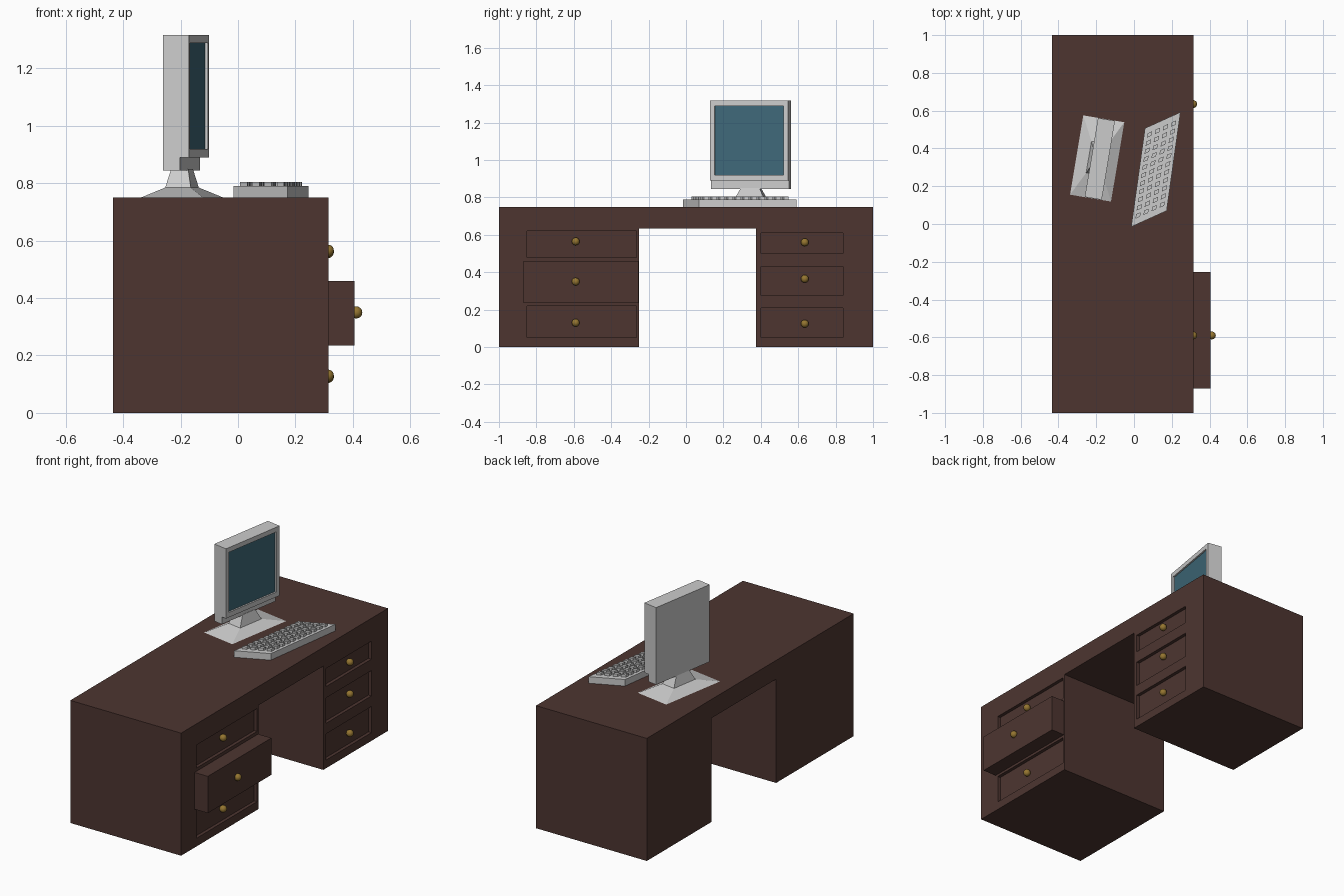
import bpy, bmesh
from math import radians
from mathutils import Matrix, Vector

if "Cube" in bpy.data.objects:
    bpy.data.objects.remove(bpy.data.objects["Cube"])


def material(name, color):
    m = bpy.data.materials.new(name)
    m.diffuse_color = (*color, 1)
    m.use_nodes = True
    m.node_tree.nodes["Principled BSDF"].inputs["Base Color"].default_value = m.diffuse_color
    return m


wood = material("dark_wood", (0.075, 0.036, 0.030))
brass = material("brass", (0.30, 0.18, 0.03))
glass = material("screen_glass", (0.05, 0.14, 0.19))


def finish(name, bm, mat=None, matrix=None):
    bmesh.ops.recalc_face_normals(bm, faces=bm.faces)
    me = bpy.data.meshes.new(name)
    bm.to_mesh(me)
    bm.free()
    ob = bpy.data.objects.new(name, me)
    bpy.context.collection.objects.link(ob)
    if mat:
        me.materials.append(mat)
    if matrix:
        ob.matrix_world = matrix
    return ob


def add_box(bm, x, y, z):
    size = Matrix.Diagonal((x[1] - x[0], y[1] - y[0], z[1] - z[0], 1))
    mid = Vector((sum(x) / 2, sum(y) / 2, sum(z) / 2))
    bmesh.ops.create_cube(bm, size=1, matrix=Matrix.Translation(mid) @ size)


def box(name, x, y, z, mat=None, matrix=None):
    bm = bmesh.new()
    add_box(bm, x, y, z)
    return finish(name, bm, mat, matrix)


def add_loft(bm, rings):
    loops = [[bm.verts.new(p) for p in ring] for ring in rings]
    n = len(loops[0])
    for a, b in zip(loops, loops[1:]):
        for i in range(n):
            j = (i + 1) % n
            bm.faces.new((a[i], a[j], b[j], b[i]))
    bm.faces.new(loops[0])
    bm.faces.new(loops[-1])


def cut(target, cutter):
    mod = target.modifiers.new("cut", 'BOOLEAN')
    mod.operation = 'DIFFERENCE'
    mod.solver = 'EXACT'
    mod.object = cutter
    cutter.hide_render = True
    bpy.context.view_layer.objects.active = target
    bpy.ops.object.modifier_apply(modifier=mod.name)
    bpy.data.objects.remove(cutter)


# Desk body: one arch profile swept from back to front
BACK, FRONT = -0.435, 0.315
profile = [(-1, 0), (-0.25, 0), (-0.25, 0.635), (0.375, 0.635),
           (0.375, 0), (1, 0), (1, 0.75), (-1, 0.75)]
bm = bmesh.new()
add_loft(bm, [[(x, y, z) for y, z in profile] for x in (BACK, FRONT)])
desk = finish("desk_body", bm, wood)

# Closed drawers: shallow recesses in the front
left, right = (-0.85, -0.265), (0.40, 0.84)
bm = bmesh.new()
for y, z in [(left, (0.05, 0.22)), (left, (0.48, 0.62)), (right, (0.05, 0.21)),
             (right, (0.275, 0.43)), (right, (0.50, 0.61))]:
    add_box(bm, (FRONT - 0.02, FRONT + 0.1), y, z)
cut(desk, finish("drawer_recess_cutter", bm))

# Open drawer
box("open_drawer", (FRONT - 0.02, 0.405), (-0.87, -0.255), (0.235, 0.46), wood)

# Drawer knobs
for i, (x, y, z) in enumerate([(0.313, -0.59, 0.13), (0.412, -0.59, 0.35), (0.313, -0.59, 0.565),
                               (0.313, 0.635, 0.125), (0.313, 0.635, 0.365), (0.313, 0.635, 0.56)]):
    bm = bmesh.new()
    bmesh.ops.create_uvsphere(bm, u_segments=16, v_segments=10, radius=0.021)
    for f in bm.faces:
        f.smooth = True
    finish(f"drawer_knob_{i + 1}", bm, brass, Matrix.Translation((x, y, z)))

# Monitor, turned slightly towards the front
pose = Matrix.Translation((-0.195, 0.347, 0)) @ Matrix.Rotation(radians(-9.5), 4, 'Z')
bm = bmesh.new()
add_loft(bm, [[(-u, -v, z), (u, -v, z), (u, v, z), (-u, v, z)]
              for u, v, z in [(0.11, 0.213, 0.75), (0.045, 0.085, 0.785), (0.03, 0.05, 0.85)]])
finish("monitor_stand", bm, None, pose)

side = [(-0.031, 0.845), (0.028, 0.845), (0.028, 0.89), (0.06, 0.89), (0.06, 1.317), (-0.031, 1.317)]
bm = bmesh.new()
add_loft(bm, [[(u, v, z) for u, z in side] for v in (-0.212, 0.212)])
case = finish("monitor_case", bm, None, pose)
bpy.context.view_layer.update()
cutter = box("screen_recess_cutter", (0.048, 0.1), (-0.187, 0.187), (0.92, 1.288), None, pose)
bpy.context.view_layer.update()
cut(case, cutter)
box("monitor_screen", (0.04, 0.05), (-0.187, 0.187), (0.92, 1.288), glass, pose)

# Keyboard: skewed slab with a grid of keys
corner, across, along = Vector((-0.015, -0.015, 0)), Vector((0.188, 0.085, 0)), Vector((0.073, 0.522, 0))


def slab(bm, s, t, z):
    quad = [(s[0], t[0]), (s[1], t[0]), (s[1], t[1]), (s[0], t[1])]
    add_loft(bm, [[corner + across * a + along * b + Vector((0, 0, h)) for a, b in quad] for h in z])


bm = bmesh.new()
slab(bm, (0, 1), (0, 1), (0.75, 0.79))
finish("keyboard_body", bm)

bm = bmesh.new()
for i in range(4):
    for j in range(11):
        s, t = 0.16 + i * 0.226, 0.09 + j * 0.082
        slab(bm, (s - 0.065, s + 0.065), (t - 0.022, t + 0.022), (0.785, 0.805))
finish("keyboard_keys", bm)
